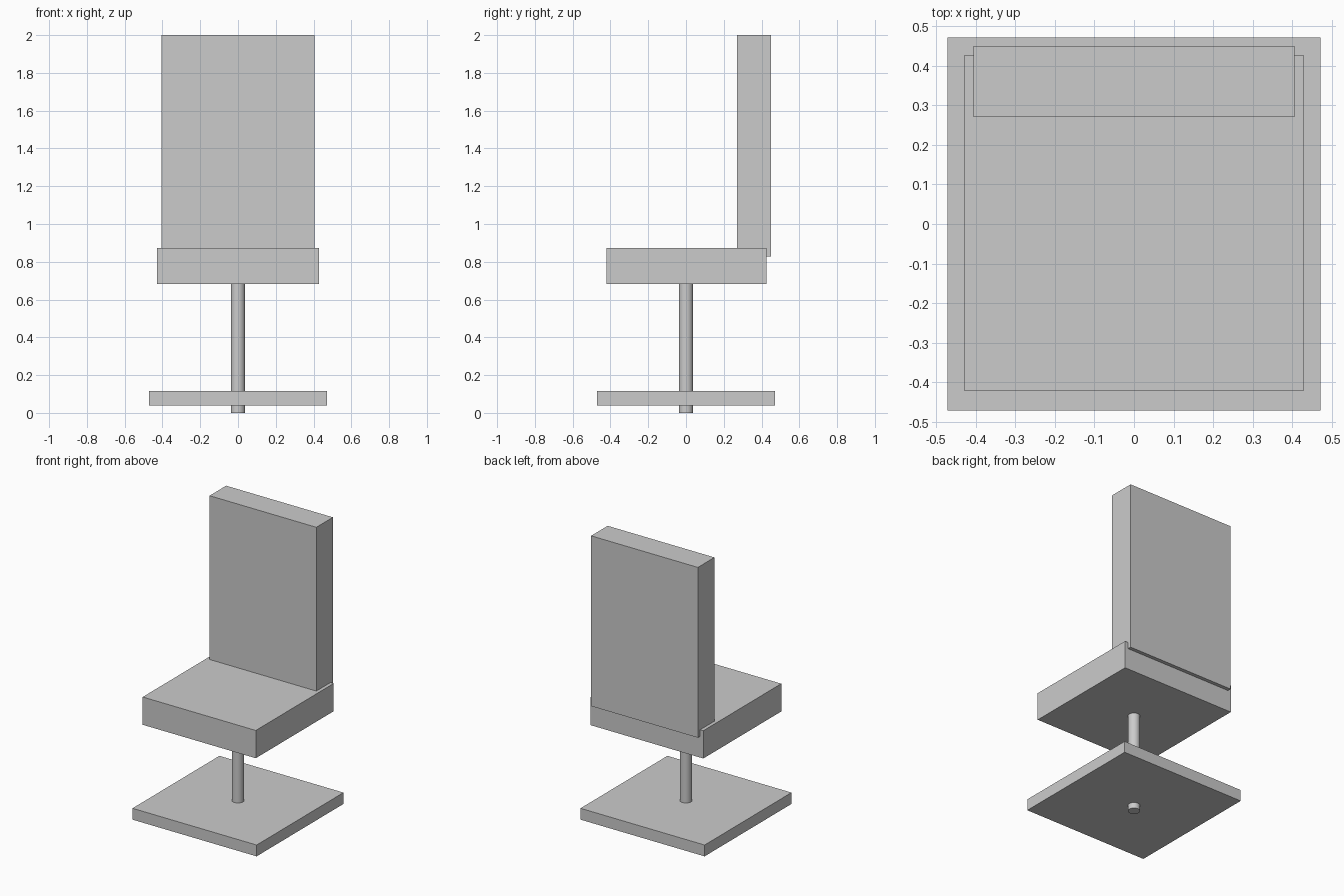
import bpy
import math

if "Cube" in bpy.data.objects:
    bpy.data.objects.remove(bpy.data.objects["Cube"])


def box(name, x, y, z):
    """Axis-aligned box from (min, max) ranges."""
    bpy.ops.mesh.primitive_cube_add(
        size=1, location=[(a + b) / 2 for a, b in (x, y, z)])
    ob = bpy.context.object
    ob.name = name
    ob.scale = [b - a for a, b in (x, y, z)]
    bpy.ops.object.transform_apply(location=False, rotation=False, scale=True)
    return ob


def post(name, radius, z0, z1):
    """Smooth upright cylinder on the centre axis."""
    bpy.ops.mesh.primitive_cylinder_add(
        vertices=32, radius=radius, depth=z1 - z0, location=(0, 0, (z0 + z1) / 2))
    ob = bpy.context.object
    ob.name = name
    bpy.ops.object.shade_smooth_by_angle(angle=math.radians(30))
    return ob


# Square floor plate
box("base_plate", (-0.472, 0.472), (-0.472, 0.472), (0.039, 0.117))

# Central column, poking through the plate to the ground
post("column", 0.038, 0.0, 0.70)

# Seat cushion
box("seat", (-0.43, 0.43), (-0.421, 0.426), (0.683, 0.874))

# Backrest, sunk into the seat and overhanging its rear edge
box("backrest", (-0.406, 0.406), (0.271, 0.451), (0.829, 2.0))
